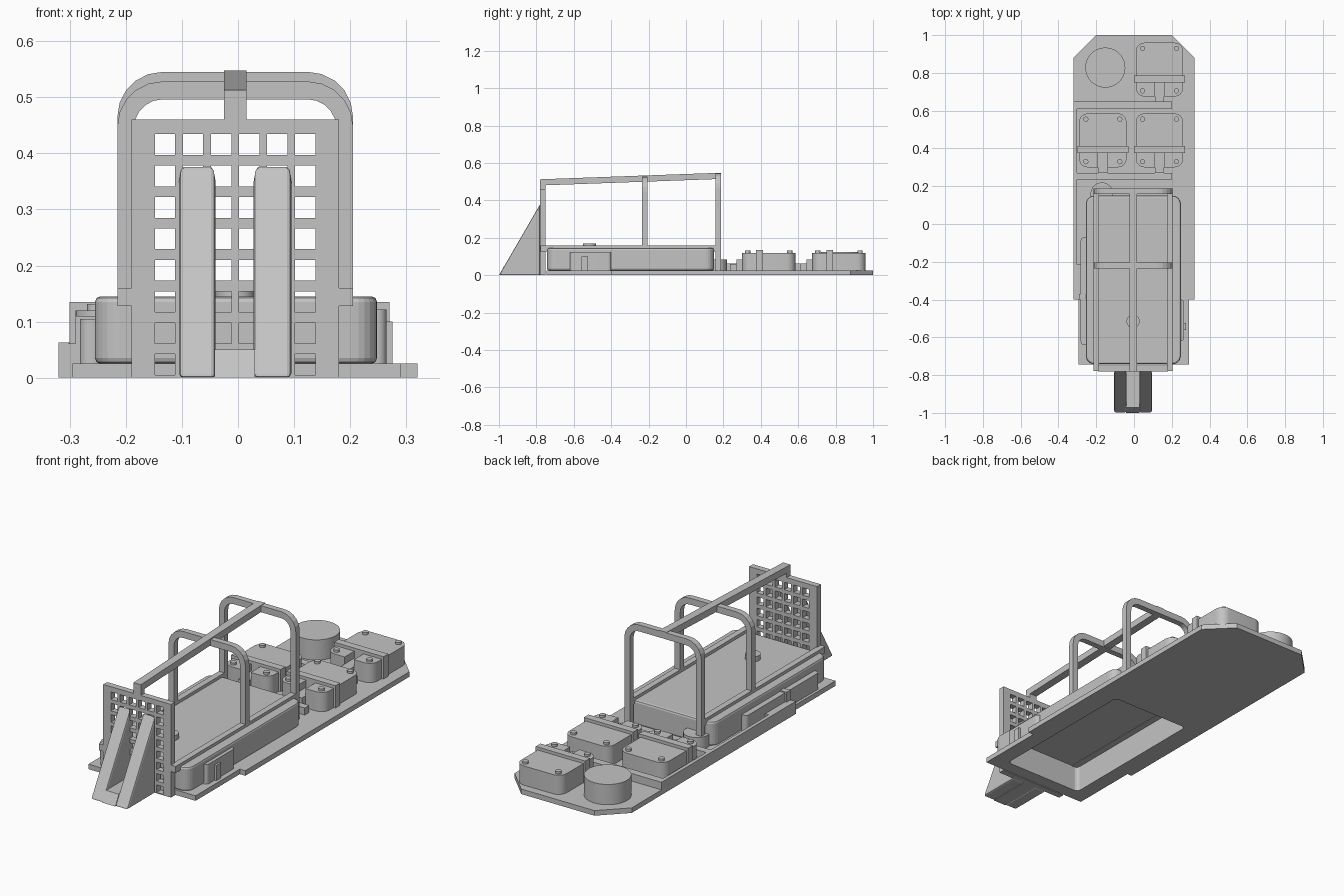
import bpy, bmesh
from math import sin, cos, pi

cube = bpy.data.objects.get("Cube")
if cube:
    bpy.data.objects.remove(cube)

GREY = (0.55, 0.55, 0.55, 1)
mat = bpy.data.materials.new("light_grey")
mat.use_nodes = True
mat.diffuse_color = GREY
mat.node_tree.nodes["Principled BSDF"].inputs["Base Color"].default_value = GREY

CX = -0.005      # centreline of the frame
DECK = 0.025     # top of the base plate


def finish(name, bm, bevel=0, smooth=False):
    bmesh.ops.recalc_face_normals(bm, faces=bm.faces)
    mesh = bpy.data.meshes.new(name)
    bm.to_mesh(mesh)
    bm.free()
    mesh.materials.append(mat)
    ob = bpy.data.objects.new(name, mesh)
    bpy.context.collection.objects.link(ob)
    if bevel:
        mod = ob.modifiers.new("Bevel", 'BEVEL')
        mod.width, mod.segments = bevel, 2
        mod.limit_method, mod.angle_limit = 'ANGLE', 0.8
    if smooth:
        bpy.ops.object.select_all(action='DESELECT')
        ob.select_set(True)
        bpy.context.view_layer.objects.active = ob
        bpy.ops.object.shade_smooth_by_angle(angle=0.6)
    return ob


def prism(name, outline, axis, lo, hi, **kw):
    """Extrude a flat outline along one axis."""
    place = {'x': lambda a, b: (lo, a, b),
             'y': lambda a, b: (a, lo, b),
             'z': lambda a, b: (a, b, lo)}[axis]
    bm = bmesh.new()
    face = bm.faces.new([bm.verts.new(place(a, b)) for a, b in outline])
    new = bmesh.ops.extrude_face_region(bm, geom=[face])["geom"]
    step = [(hi - lo) * (axis == k) for k in 'xyz']
    bmesh.ops.translate(bm, vec=step, verts=[v for v in new if isinstance(v, bmesh.types.BMVert)])
    return finish(name, bm, **kw)


def box(name, x0, x1, y0, y1, z0, z1, **kw):
    return prism(name, [(x0, y0), (x1, y0), (x1, y1), (x0, y1)], 'z', z0, z1, **kw)


def arc(cx, cy, r, a0, a1, n=6):
    return [(cx + r * cos(a0 + (a1 - a0) * i / n), cy + r * sin(a0 + (a1 - a0) * i / n))
            for i in range(n + 1)]


def rounded(x0, x1, y0, y1, r):
    return (arc(x1 - r, y1 - r, r, 0, pi / 2) + arc(x0 + r, y1 - r, r, pi / 2, pi)
            + arc(x0 + r, y0 + r, r, pi, 1.5 * pi) + arc(x1 - r, y0 + r, r, 1.5 * pi, 2 * pi))


def disc(name, x, y, r, z0, z1, n=32):
    return prism(name, arc(x, y, r, 0, 2 * pi, n)[:-1], 'z', z0, z1, smooth=True)


# Base plate and main tank, both open from underneath
plate = prism("base_plate", [(-0.295, -0.745), (0.29, -0.745), (0.29, -0.4), (0.32, -0.4),
                             (0.32, 0.88), (0.2, 1), (-0.2, 1), (-0.32, 0.88),
                             (-0.32, -0.4), (-0.295, -0.4)], 'z', 0, DECK)
tank = prism("main_tank", rounded(-0.255, 0.248, -0.742, 0.15, 0.045), 'z', DECK, 0.145, bevel=0.01)
cutter = prism("hollow_cutter", rounded(-0.22, 0.21, -0.68, 0.115, 0.02), 'z', -0.05, 0.13)
cutter.hide_render = True
cutter.hide_viewport = True
for ob in (plate, tank):
    mod = ob.modifiers.new("Hollow", 'BOOLEAN')
    mod.operation, mod.object, mod.solver = 'DIFFERENCE', cutter, 'EXACT'
disc("tank_cap", CX, -0.515, 0.035, 0.144, 0.17)

# Perforated front panel
xs, zs = [-0.19], [0]
for i in range(6):
    xs += [-0.148 + 0.05 * i, -0.112 + 0.05 * i]
for i in range(8):
    zs += [0.005 + 0.056 * i, 0.042 + 0.056 * i]
xs.append(0.18)
zs.append(0.46)
bm = bmesh.new()
grid = [[bm.verts.new((x, -0.78, z)) for x in xs] for z in zs]
for j in range(len(zs) - 1):
    for i in range(len(xs) - 1):
        if not (i % 2 and j % 2):
            bm.faces.new((grid[j][i], grid[j][i + 1], grid[j + 1][i + 1], grid[j + 1][i]))
new = bmesh.ops.extrude_face_region(bm, geom=bm.faces[:])["geom"]
bmesh.ops.translate(bm, vec=(0, 0.03, 0), verts=[v for v in new if isinstance(v, bmesh.types.BMVert)])
finish("front_grille", bm)


# Roll hoops, top spine and lower rails
def hoop(name, y, bottom, top):
    def path(half, height, r):
        return ([(CX + half, bottom)] + arc(CX + half - r, height - r, r, 0, pi / 2, 5)
                + arc(CX - half + r, height - r, r, pi / 2, pi, 5) + [(CX - half, bottom)])
    prism(name, path(0.21, top, 0.08) + path(0.18, top - 0.032, 0.05)[::-1], 'y', y, y + 0.03)


hoop("rear_hoop", 0.158, DECK, 0.545)
hoop("middle_hoop", -0.235, 0.14, 0.528)
prism("top_spine", [(-0.78, 0.48), (0.188, 0.515), (0.188, 0.548), (-0.78, 0.513)], 'x', CX - 0.02, CX + 0.02)
box("spine_post", CX - 0.02, CX + 0.02, -0.78, -0.75, 0.45, 0.49)
for name, side in (("left_rail", 1), ("right_rail", -1)):
    a, b = sorted((CX + side * 0.18, CX + side * 0.21))
    box(name, a, b, -0.779, 0.17, 0.128, 0.16)

# Slotted nose wedge
for name, x0, x1 in (("right_nose_fin", -0.105, -0.04), ("left_nose_fin", 0.028, 0.095)):
    prism(name, [(-1, 0), (-0.78, 0), (-0.78, 0.38)], 'x', x0, x1, bevel=0.008)
prism("nose_floor", [(-1, 0), (-0.78, 0), (-0.78, 0.05), (-0.972, 0.05)], 'x', -0.042, 0.03)


# Strapped equipment pods on the rear deck
def pod(name, x, y):
    shape = rounded(x - 0.125, x + 0.125, y, y + 0.285, 0.045)
    shape = shape[:21] + [(x - 0.025, y), (x - 0.025, y + 0.075),
                          (x + 0.025, y + 0.075), (x + 0.025, y)] + shape[21:]
    prism(name + "_body", shape, 'z', DECK, 0.12, smooth=True)
    box(name + "_strap", x - 0.135, x + 0.135, y + 0.075, y + 0.112, DECK, 0.135)
    box(name + "_latch", x - 0.025, x + 0.025, y - 0.03, y + 0.08, DECK, 0.085)
    for i, dx in enumerate((-0.09, 0.09)):
        for j, dy in enumerate((0.03, 0.255)):
            disc(f"{name}_bolt_{2 * i + j + 1}", x + dx, y + dy, 0.014, 0.11, 0.131, 12)


pod("rear_left_pod", 0.135, 0.675)
pod("middle_left_pod", 0.135, 0.3)
pod("middle_right_pod", -0.165, 0.3)
disc("rear_drum", -0.152, 0.828, 0.106, DECK, 0.125, 40)
disc("small_drum", -0.17, 0.16, 0.06, DECK, 0.085)

# Raised conduits on the deck
box("rear_conduit", -0.32, 0.2, 0.61, 0.648, 0.02, 0.0625)
box("front_conduit", -0.305, 0.2, 0.235, 0.27, 0.02, 0.06)
box("side_conduit", -0.32, -0.302, -0.4, 0.63, 0.02, 0.0625)
box("conduit_end", -0.304, -0.25, -0.4, -0.215, 0.02, 0.061)

# Side boxes on the tank
prism("right_side_box", rounded(-0.282, -0.24, -0.64, -0.07, 0.018), 'z', DECK, 0.105, smooth=True)
prism("left_side_box", rounded(0.23, 0.265, -0.62, -0.4, 0.017), 'z', DECK, 0.122, smooth=True)
box("left_side_clip", 0.24, 0.275, -0.56, -0.525, DECK, 0.1)
box("right_side_clip", -0.29, -0.24, -0.4, -0.37, DECK, 0.11)
